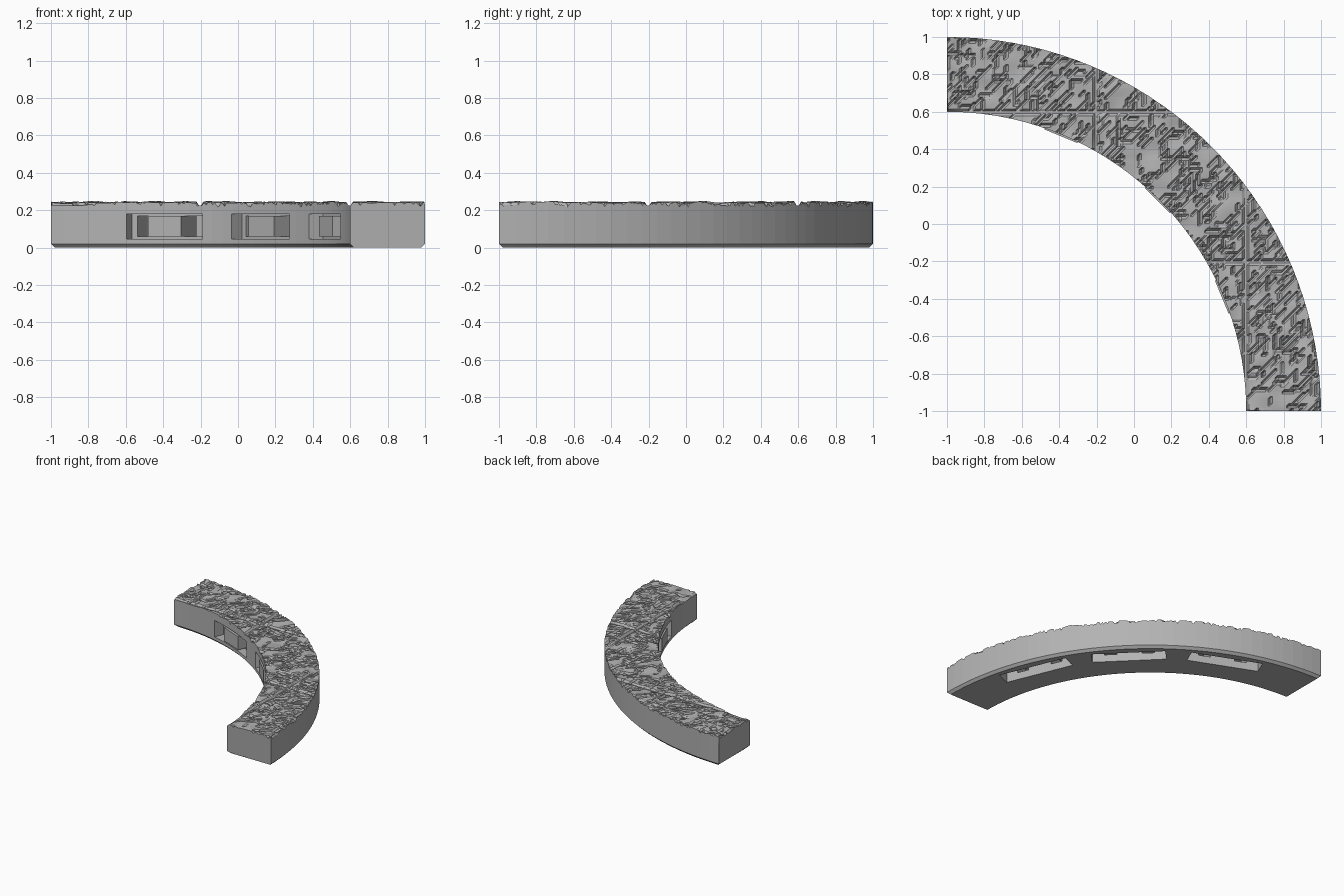
import bpy, bmesh, math, random
from mathutils import Vector, noise

random.seed(4)
if "Cube" in bpy.data.objects:
    bpy.data.objects.remove(bpy.data.objects["Cube"])

stone = bpy.data.materials.new("stone grey")
stone.use_nodes = True
GREY = (0.45, 0.45, 0.45, 1)
stone.diffuse_color = GREY
stone.node_tree.nodes["Principled BSDF"].inputs["Base Color"].default_value = GREY

R_IN, R_OUT, SEGS = 1.6, 2.0, 36
BEVEL = 0.02


def make_object(name, bm, helper=False):
    bmesh.ops.recalc_face_normals(bm, faces=bm.faces)
    mesh = bpy.data.meshes.new(name)
    bm.to_mesh(mesh)
    bm.free()
    mesh.materials.append(stone)
    ob = bpy.data.objects.new(name, mesh)
    bpy.context.collection.objects.link(ob)
    ob.hide_render = helper
    return ob


def boolean(target, tool, operation):
    mod = target.modifiers.new(operation, "BOOLEAN")
    mod.operation, mod.object, mod.solver = operation, tool, "EXACT"
    bpy.context.view_layer.objects.active = target
    bpy.ops.object.modifier_apply(modifier=mod.name)
    bpy.data.objects.remove(tool)


def port_box(name, angle, depth, half_width, height, helper=True):
    """Box set in the inner wall: depth runs outward, width along the wall."""
    out = Vector((math.cos(angle), math.sin(angle), 0))
    side = Vector((-out.y, out.x, 0))
    centre = Vector((-1, -1, 0)) + out * R_IN * math.cos(math.radians(8))
    bm = bmesh.new()
    bmesh.ops.create_cube(bm, size=1)
    for v in bm.verts:
        d = depth[v.co.x > 0]
        z = height[v.co.z > 0]
        v.co = centre + out * d + side * (2 * v.co.y * half_width) + Vector((0, 0, z))
    return make_object(name, bm, helper)


# Quarter ring with a chamfered foot
section = [(R_IN + BEVEL, 0), (R_IN, BEVEL), (R_IN, 0.32),
           (R_OUT, 0.32), (R_OUT, BEVEL), (R_OUT - BEVEL, 0)]
bm = bmesh.new()
rings = []
for i in range(SEGS + 1):
    a = math.pi / 2 * i / SEGS
    ring = []
    for r, z in section:
        shift = BEVEL * ((i == 0) - (i == SEGS)) if z == 0 else 0
        x = r * math.cos(a) - shift * math.sin(a)
        y = r * math.sin(a) + shift * math.cos(a)
        ring.append(bm.verts.new((x - 1, y - 1, z)))
    rings.append(ring)
for a, b in zip(rings, rings[1:]):
    for k in range(6):
        n = (k + 1) % 6
        bm.faces.new((a[k], a[n], b[n], b[k]))
bm.faces.new(rings[0])
bm.faces.new(rings[-1])
body = make_object("curved_stone_tile", bm)

# Three connector ports, each open to a pocket in the underside
for n in (1, 2, 3):
    angle = math.radians(22.5 * n)
    for depth, half_width, height in (
            ((-0.1, 0.08), 0.22, (0.045, 0.18)),
            ((0.05, 0.25), 0.19, (0.06, 0.17)),
            ((0.22, 0.34), 0.28, (-0.05, 0.185))):
        boolean(body, port_box("cutter", angle, depth, half_width, height), "DIFFERENCE")
    port_box(f"port_post_{n}", angle, (0.006, 0.22), 0.095, (0.06, 0.17), False)

# Height field of chipped stone with paving joints
STEP, COUNT = 0.0125, 166
START = -STEP * COUNT / 2 + 0.003
height = {}
for i in range(COUNT + 1):
    for j in range(COUNT + 1):
        x, y = START + i * STEP, START + j * STEP
        height[i, j] = 0.241 + 0.012 * noise.noise(Vector((x * 9, y * 9, 2)))

# Short straight chips, along the axes and the diagonal
for _ in range(2300):
    i, j = random.randrange(COUNT), random.randrange(COUNT)
    di, dj = random.choice(((0, 1), (0, 1), (1, 1), (1, 1), (1, 0)))
    drop = random.uniform(0.006, 0.022)
    for k in range(random.randint(2, 6)):
        p = (i + di * k, j + dj * k)
        if p in height:
            height[p] = max(0.217, height[p] - drop)

# Joints between the paving squares
for (i, j) in height:
    x, y = START + i * STEP, START + j * STEP
    gap = min(abs(c - line) for c in (x, y) for line in (-0.2, 0.6))
    if gap < 0.014:
        height[i, j] = 0.226

bm = bmesh.new()
grid = {}
for (i, j), z in height.items():
    x, y = START + i * STEP, START + j * STEP
    if R_IN - 0.06 < math.hypot(x + 1, y + 1) < R_OUT + 0.06:
        grid[i, j] = bm.verts.new((x, y, min(z, 0.253)))
for (i, j) in list(grid):
    a, b, c, d = (grid.get(p) for p in ((i, j), (i + 1, j), (i + 1, j + 1), (i, j + 1)))
    if a and b and c and d:
        bm.faces.new((a, b, c))
        bm.faces.new((a, c, d))
bmesh.ops.delete(bm, geom=[v for v in bm.verts if not v.link_faces], context="VERTS")
top = bm.faces[:]
base = bmesh.ops.extrude_face_region(bm, geom=top, use_keep_orig=True)
for v in base["geom"]:
    if isinstance(v, bmesh.types.BMVert):
        v.co.z = -0.1
boolean(body, make_object("terrain_cutter", bm, True), "INTERSECT")
